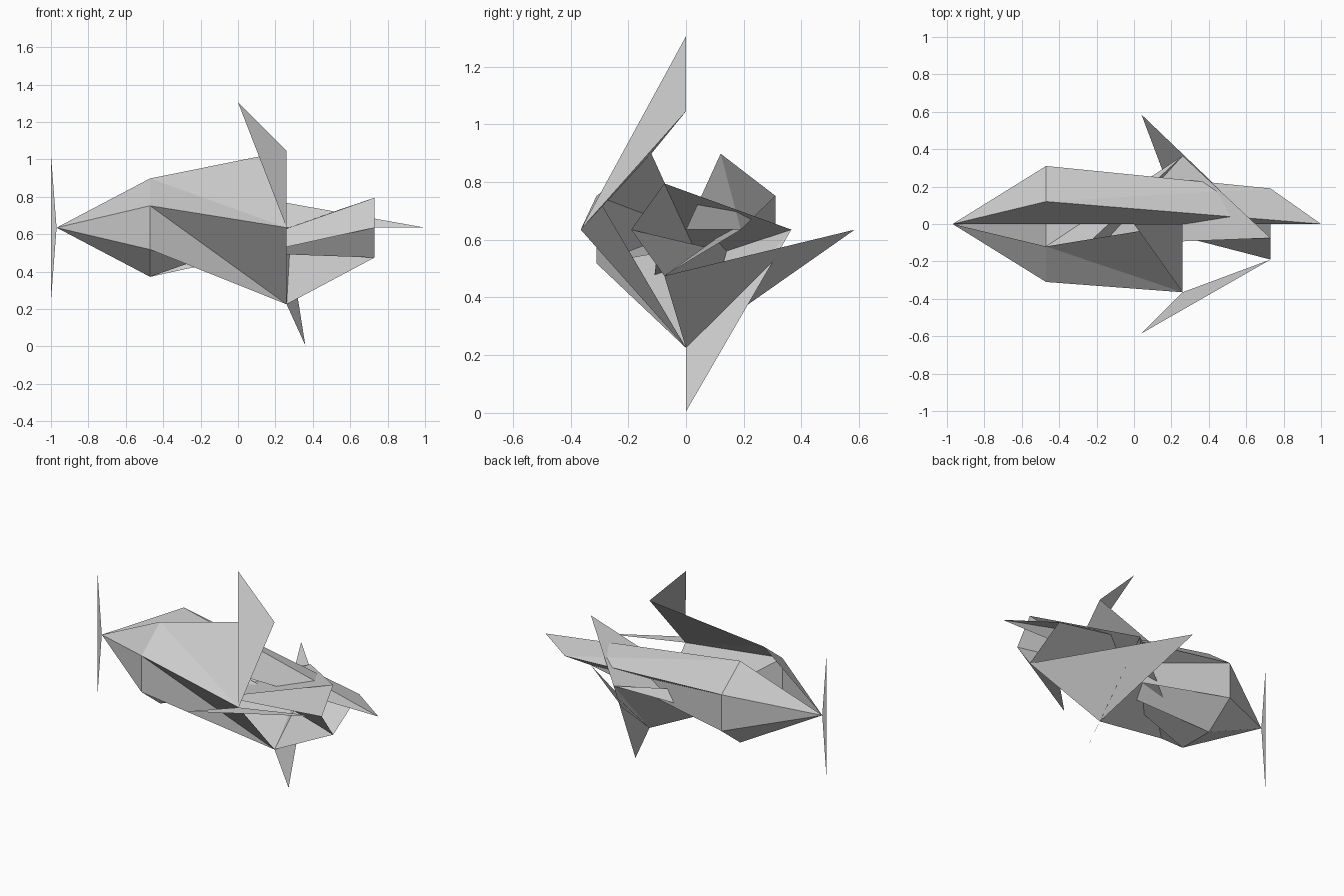
import bpy

if "Cube" in bpy.data.objects:
    bpy.data.objects.remove(bpy.data.objects["Cube"])

AXIS = 0.635  # height of the long axis


def build(name, verts, faces):
    """Make a flat-shaded object from points given relative to the axis."""
    mesh = bpy.data.meshes.new(name)
    mesh.from_pydata([(x, y, z + AXIS) for x, y, z in verts], [], faces)
    mesh.update()
    obj = bpy.data.objects.new(name, mesh)
    bpy.context.collection.objects.link(obj)
    return obj


# Key points along the body
nose = (-0.97, 0, 0)
tail = (1.0, 0, 0)

# Front ring: eight points, -y half from the top down, then mirrored back up
half = [(-0.12, 0.263), (-0.31, 0.117), (-0.31, -0.117), (-0.12, -0.263)]
front_ring = [(-0.47, y, z) for y, z in half]
front_ring += [(-0.47, -y, z) for y, z in reversed(half)]

# Middle diamond ring and small rear ring
top, left, bottom, right = mid_ring = [
    (0.26, 0, 0.41), (0.26, -0.365, 0), (0.26, 0, -0.41), (0.26, 0.365, 0)]
rear_ring = [(0.73, -0.075, 0.16), (0.73, -0.19, 0),
             (0.73, -0.075, -0.16), (0.73, 0.19, 0)]

# Nose cone: open fan over the front ring
build("nose_cone", [nose] + front_ring, [(0, i, i + 1) for i in range(1, 8)])

# Hull: twisted skin from the front ring to the middle and rear points
fore = front_ring + [nose]
aft = mid_ring + rear_ring + [tail]
skin = []
for i in range(8):
    skin += [(i, i + 1, 10 + i), (i, 10 + i, 9 + i)]
build("hull", fore + aft, skin)

# Fins: one triangle each
fins = {
    "top_fin": ((0, 0, 0.67), top, left),
    "left_fin": ((0.04, -0.585, 0), left, rear_ring[1]),
    "bottom_fin": ((0.36, 0, -0.63), bottom, right),
    "right_fin": ((0.04, 0.585, 0), bottom, rear_ring[2]),
}
for name, corners in fins.items():
    build(name, corners, [(0, 1, 2)])

# Propeller blade at the nose
build("propeller", [nose, (-1.0, 0, 0.39), (-1.0, 0, -0.39)], [(0, 1, 2)])
